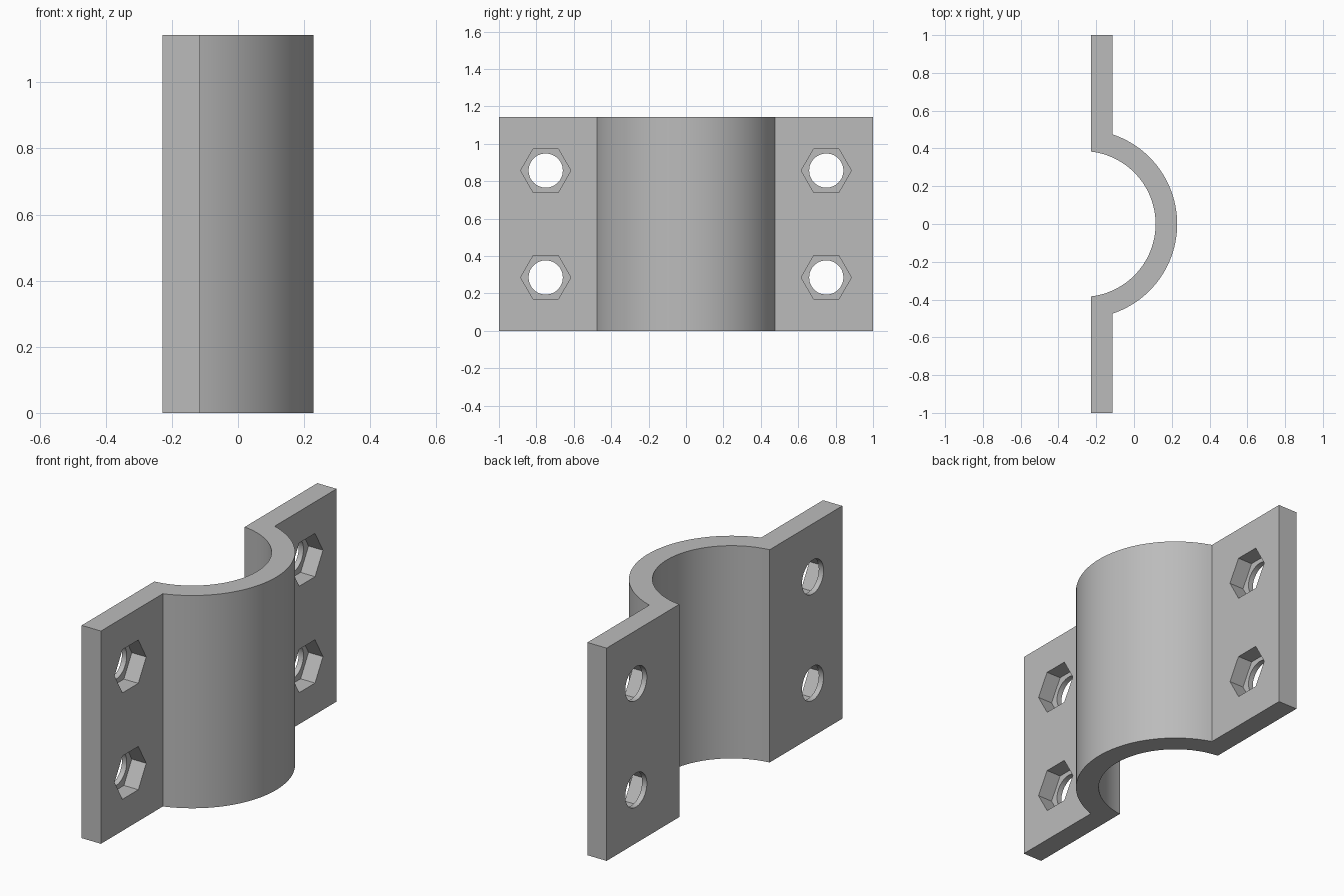
import bpy
import bmesh
from math import sin, cos, acos, pi, radians
from mathutils import Matrix

cube = bpy.data.objects.get("Cube")
if cube:
    bpy.data.objects.remove(cube)

MM = 2 / 70                     # the bracket is laid out on a 70 x 40 x 16 grid
HEIGHT = 40 * MM
BACK, FACE = -8 * MM, -4 * MM   # back and outer face of the flanges
CENTRE = -9.5 * MM              # axis of the barrel
R_OUT, R_IN = 17.5 * MM, 13.5 * MM
HOLE_Y, HOLE_Z = 26.25 * MM, (10 * MM, 30 * MM)

steel = bpy.data.materials.new("plain grey")
steel.use_nodes = True
grey = (0.5, 0.5, 0.5, 1)
steel.diffuse_color = grey
steel.node_tree.nodes["Principled BSDF"].inputs["Base Color"].default_value = grey


def make_object(name, bm):
    bmesh.ops.recalc_face_normals(bm, faces=bm.faces)
    mesh = bpy.data.meshes.new(name)
    bm.to_mesh(mesh)
    bm.free()
    mesh.materials.append(steel)
    obj = bpy.data.objects.new(name, mesh)
    bpy.context.collection.objects.link(obj)
    return obj


def arc(radius, x_end, steps=64):
    """Points from -y to +y around the barrel axis, ending where x = x_end."""
    a = acos((x_end - CENTRE) / radius)
    angles = [-a + 2 * a * i / steps for i in range(steps + 1)]
    return [(CENTRE + radius * cos(t), radius * sin(t)) for t in angles]


# Clamp body: flange, barrel and flange as one extruded profile
profile = [(BACK, -1), (FACE, -1)] + arc(R_OUT, FACE) + [(FACE, 1), (BACK, 1)]
profile += arc(R_IN, BACK)[::-1]
bm = bmesh.new()
base = bm.faces.new([bm.verts.new((x, y, 0)) for x, y in profile])
top = bmesh.ops.extrude_face_region(bm, geom=[base])["geom"]
bmesh.ops.translate(bm, vec=(0, 0, HEIGHT),
                    verts=[v for v in top if isinstance(v, bmesh.types.BMVert)])
clamp = make_object("clamp_half", bm)


def cut(sides, radius, x_from, x_to):
    """Cut a prism along x at each of the four bolt positions."""
    bm = bmesh.new()
    for y in (-HOLE_Y, HOLE_Y):
        for z in HOLE_Z:
            place = Matrix.Translation(((x_from + x_to) / 2, y, z))
            bmesh.ops.create_cone(
                bm, cap_ends=True, segments=sides, radius1=radius, radius2=radius,
                depth=x_to - x_from, matrix=place @ Matrix.Rotation(pi / 2, 4, 'Y'))
    # a corner of the prism points straight up
    cutter = make_object("bolt_cutter", bm)
    cutter.hide_render = True
    mod = clamp.modifiers.new("cut", 'BOOLEAN')
    mod.operation = 'DIFFERENCE'
    mod.solver = 'EXACT'
    mod.object = cutter
    bpy.ops.object.modifier_apply(modifier=mod.name)
    bpy.data.objects.remove(cutter)


bpy.ops.object.select_all(action='DESELECT')
clamp.select_set(True)
bpy.context.view_layer.objects.active = clamp

# Round bolt holes, then hexagonal nut pockets sunk into the outer face
cut(48, 3.2 * MM, BACK - MM, FACE + MM)
cut(6, 4.7 * MM, FACE - 3 * MM, FACE + MM)

bpy.ops.object.shade_smooth_by_angle(angle=radians(25))
